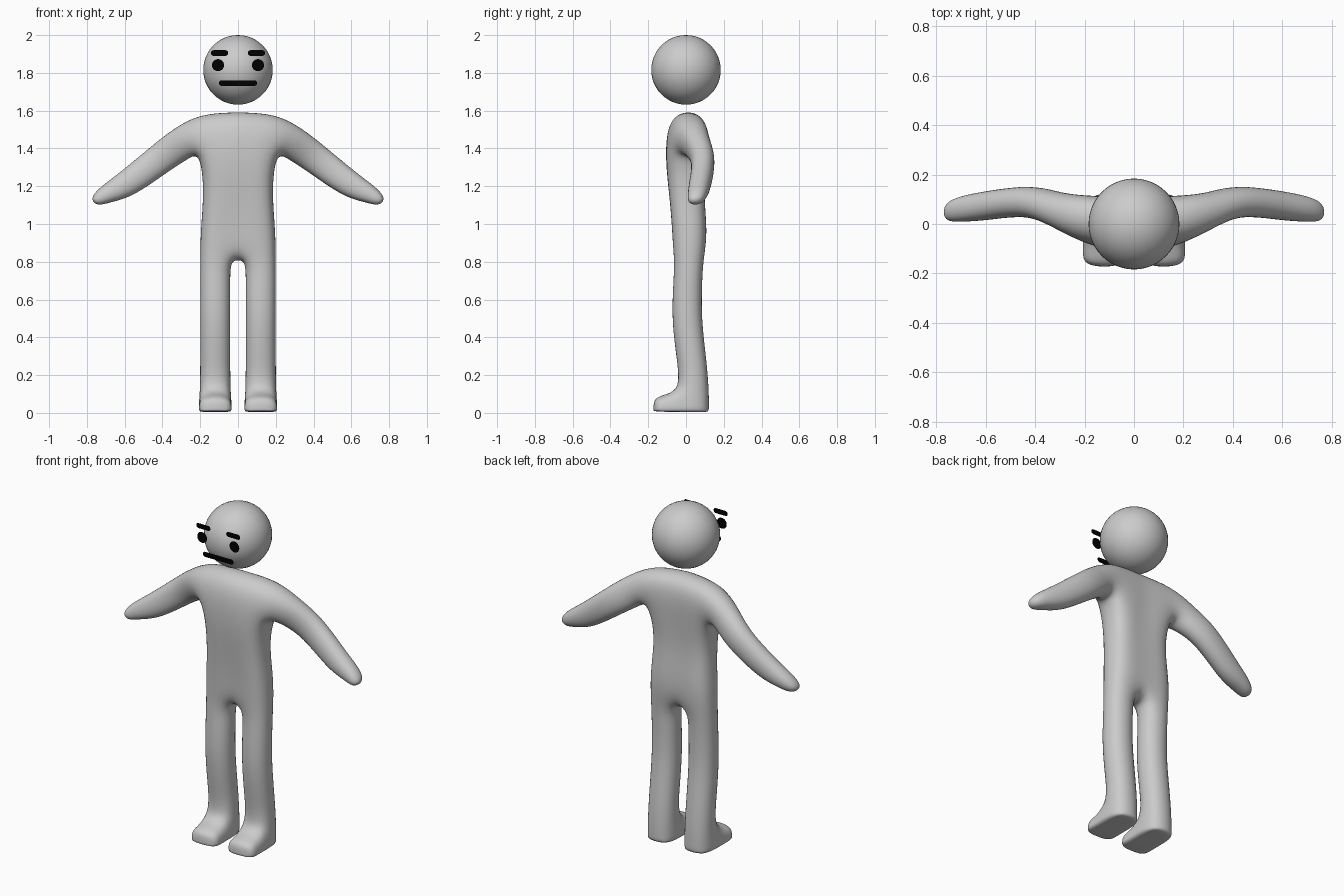
import bpy, bmesh, math
from mathutils import Vector

old = bpy.data.objects.get("Cube")
if old:
    bpy.data.objects.remove(old, do_unlink=True)


def material(name, value):
    mat = bpy.data.materials.new(name)
    mat.use_nodes = True
    color = (value, value, value, 1)
    mat.diffuse_color = color
    mat.node_tree.nodes["Principled BSDF"].inputs["Base Color"].default_value = color
    return mat


grey = material("light grey", 0.6)
black = material("black", 0.0)


def make_object(name, bm, mat):
    bmesh.ops.recalc_face_normals(bm, faces=bm.faces)
    mesh = bpy.data.meshes.new(name)
    bm.to_mesh(mesh)
    bm.free()
    mesh.materials.append(mat)
    obj = bpy.data.objects.new(name, mesh)
    bpy.context.collection.objects.link(obj)
    return obj


def tube(bm, start, rings, skip=None):
    """Continue a four-sided opening through rings, cap it, return the last two rings."""
    prev, before = start, None
    for n, ring in enumerate(rings):
        new = [bm.verts.new(p) for p in ring]
        for i in range(4):
            j = (i + 1) % 4
            if (n, i) != skip:
                bm.faces.new((prev[i], prev[j], new[j], new[i]))
        before, prev = prev, new
    bm.faces.new(prev)
    return before, prev


# Body: half cage, mirrored and subdivided
bm = bmesh.new()
INNER, OUTER = 0.034, 0.207
ROUND = 1.08  # makes up for the shrinking of a four-sided cage

# Torso levels: height, outer x, front y and back y at the middle, then at the side
levels = [
    (0.80, OUTER, -0.065, 0.095, -0.070, 0.100),
    (0.97, 0.205, -0.070, 0.113, -0.078, 0.118),
    (1.17, 0.185, -0.090, 0.090, -0.090, 0.095),
    (1.37, 0.205, -0.113, 0.105, -0.105, 0.120),
    (1.60, 0.215, -0.090, 0.115, -0.070, 0.125),
]
rows = []
for z, outer, front, back, side_front, side_back in levels:
    side_z = z - 0.01 if z > 1.5 else z
    rows.append([bm.verts.new(p) for p in (
        (0, front, z), (INNER, front, z), (outer, side_front, side_z),
        (outer, side_back, side_z), (INNER, back, z), (0, back, z))])
for n, (low, high) in enumerate(zip(rows, rows[1:])):
    for i in range(5):
        if not (i == 2 and n == 3):  # the arm leaves from this opening
            bm.faces.new((low[i], low[i + 1], high[i + 1], high[i]))
f0, fm, fo, bo, b0m, b0 = rows[-1]
bm.faces.new((f0, fm, b0m, b0))
bm.faces.new((fm, fo, bo, b0m))
f0, fm, fo, bo, b0m, b0 = rows[0]
bm.faces.new((f0, fm, b0m, b0))

# Arm: centre, half height, half depth, downward slope
arm = [
    ((0.31, 0.055, 1.42), 0.088, 0.075, 35),
    ((0.42, 0.100, 1.34), 0.080, 0.060, 38),
    ((0.60, 0.073, 1.20), 0.072, 0.060, 38),
    ((0.71, 0.060, 1.15), 0.050, 0.052, 45),
    ((0.765, 0.045, 1.11), 0.025, 0.035, 50),
]
arm_rings = []
for centre, h, d, slope in arm:
    a = math.radians(slope)
    up = Vector((math.sin(a), 0, math.cos(a))) * h * ROUND
    depth = Vector((0, d * ROUND, 0))
    c = Vector(centre)
    arm_rings.append([c - up - depth, c - up + depth, c + up + depth, c + up - depth])
low, high = rows[3], rows[4]
tube(bm, [low[2], low[3], high[3], high[2]], arm_rings)


# Leg: height, front y, back y
def leg_ring(z, front, back):
    return [(INNER, front, z), (OUTER, front, z), (OUTER, back, z), (INNER, back, z)]


leg = [(0.70, -0.073, 0.092), (0.50, -0.083, 0.088), (0.30, -0.058, 0.113),
       (0.13, -0.035, 0.128), (0.005, -0.030, 0.128)]
ankle, sole = tube(bm, [fm, fo, bo, b0m], [leg_ring(*s) for s in leg], skip=(4, 0))


# Foot: front y, top, bottom
def foot_ring(y, top, bottom):
    return [(INNER, y, top), (OUTER, y, top), (OUTER, y, bottom), (INNER, y, bottom)]


foot = [(-0.11, 0.100, 0.005), (-0.175, 0.080, 0.010)]
tube(bm, [ankle[0], ankle[1], sole[1], sole[0]], [foot_ring(*s) for s in foot])

# Firmer edges around the sole
crease = bm.edges.layers.float.new("crease_edge")
for e in bm.edges:
    if all(v.co.z < 0.02 for v in e.verts) and len(e.link_faces) == 2:
        if any(abs(f.calc_center_median().z) > 0.02 for f in e.link_faces):
            e[crease] = 0.5

body = make_object("body", bm, grey)
mirror = body.modifiers.new("mirror", "MIRROR")
mirror.use_clip = True
subsurf = body.modifiers.new("smooth", "SUBSURF")
subsurf.levels = subsurf.render_levels = 3
body.data.shade_smooth()

# Head
bm = bmesh.new()
bmesh.ops.create_uvsphere(bm, u_segments=48, v_segments=24, radius=0.184)
head = make_object("head", bm, grey)
head.location.z = 1.816
head.data.shade_smooth()


# Face: flat rounded plates in front of the head
def plate(name, x, z, half_length, radius):
    bm = bmesh.new()
    verts = []
    for i in range(32):
        a = math.tau * (i + 0.5) / 32
        shift = math.copysign(half_length, math.cos(a))
        verts.append(bm.verts.new((x + shift + radius * math.cos(a), -0.185,
                                   z + radius * math.sin(a))))
    bm.faces.new(verts)
    make_object(name, bm, black)


for side, s in (("left", 1), ("right", -1)):
    plate(side + "_eye", s * 0.106, 1.841, 0, 0.032)
    plate(side + "_eyebrow", s * 0.098, 1.905, 0.031, 0.015)
plate("mouth", 0, 1.746, 0.086, 0.015)
